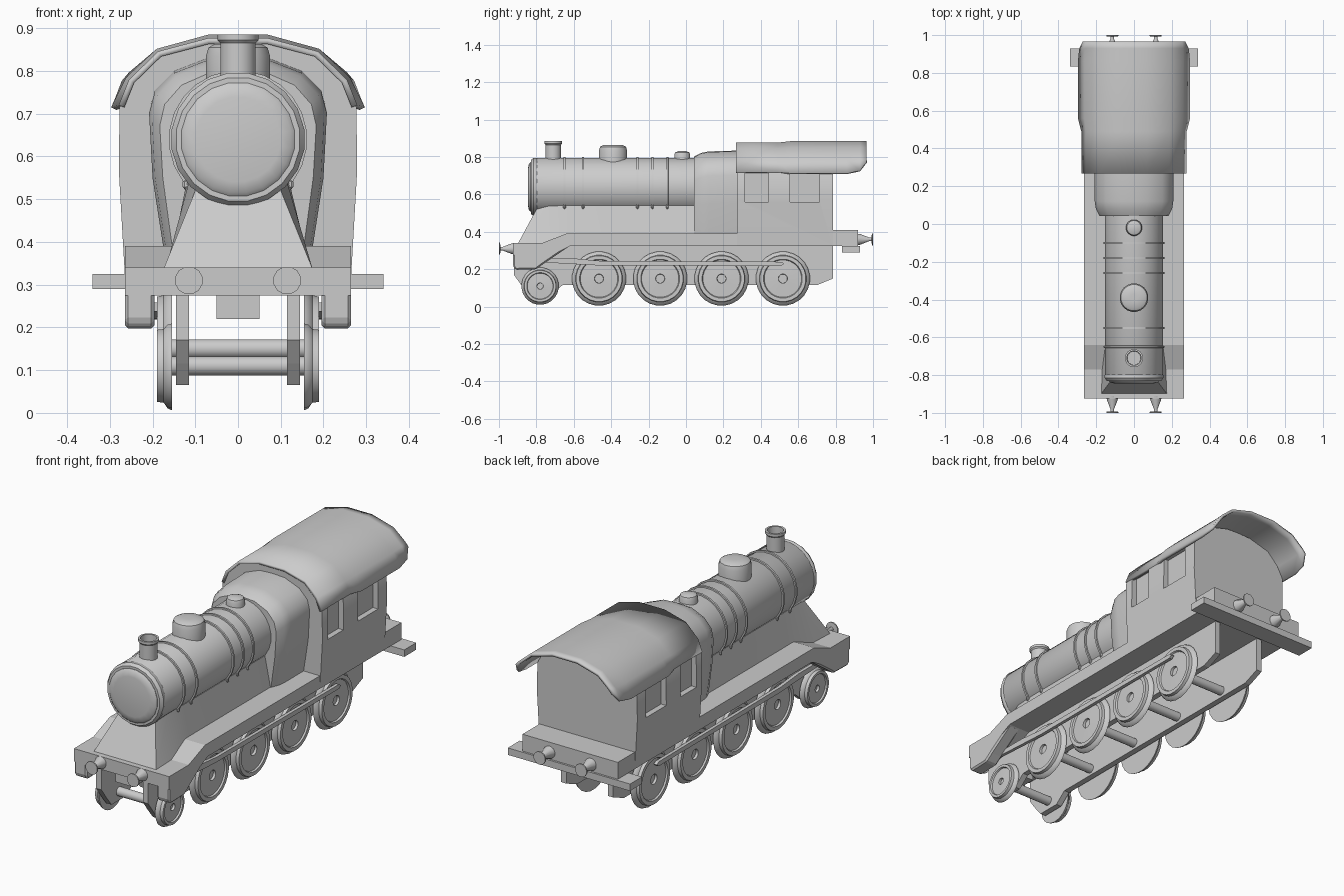
import bpy, bmesh, math

if "Cube" in bpy.data.objects:
    bpy.data.objects.remove(bpy.data.objects["Cube"])


def finish(name, bm, angle=35):
    bmesh.ops.recalc_face_normals(bm, faces=bm.faces)
    me = bpy.data.meshes.new(name)
    bm.to_mesh(me)
    bm.free()
    ob = bpy.data.objects.new(name, me)
    bpy.context.collection.objects.link(ob)
    bpy.ops.object.select_all(action='DESELECT')
    ob.select_set(True)
    bpy.context.view_layer.objects.active = ob
    if angle:
        bpy.ops.object.shade_smooth_by_angle(angle=math.radians(angle))
    return ob


def loft(name, rings, closed=True, angle=35):
    """Skin a list of equal-length point rings; cap the ends when closed."""
    bm = bmesh.new()
    vs = [[bm.verts.new(p) for p in r] for r in rings]
    n = len(vs[0])
    for a, b in zip(vs, vs[1:]):
        for i in range(n if closed else n - 1):
            j = (i + 1) % n
            bm.faces.new((a[i], a[j], b[j], b[i]))
    if closed:
        bm.faces.new(vs[0])
        bm.faces.new(vs[-1])
    return finish(name, bm, angle)


def arch(half, y):
    """Mirror a half outline of (x, z), bottom to top, into a ring at y."""
    left = [(-x, y, z) for x, z in reversed(half) if x > 0]
    return [(x, y, z) for x, z in half] + left


def lathe(name, profile, c, axis, n=20, s=1):
    """Revolve (radius, distance) pairs around an axis through c."""
    rings = []
    for r, h in profile:
        ring = []
        for i in range(n):
            t = 2 * math.pi * (i + .5) / n
            a, b, h2 = r * math.cos(t), r * math.sin(t), h * s
            p = {'X': (h2, a, b), 'Y': (a, h2, b), 'Z': (a, b, h2)}[axis]
            ring.append(tuple(u + v for u, v in zip(p, c)))
        rings.append(ring)
    return loft(name, rings)


def plate(name, outline, x0, x1):
    """Extrude a (y, z) side outline from x0 to x1."""
    return loft(name, [[(x, y, z) for y, z in outline] for x in (x0, x1)], angle=0)


def box(name, x0, x1, y0, y1, z0, z1):
    return plate(name, [(y0, z0), (y1, z0), (y1, z1), (y0, z1)], x0, x1)


# boiler with smokebox rim and domed door
lathe("boiler", [(.145, -.815), (.155, -.80), (.155, .06)], (0, 0, .64), 'Y', 24)
lathe("smokebox_rim", [(.15, -.79), (.157, -.80), (.157, -.815), (.146, -.83), (.134, -.83)],
      (0, 0, .64), 'Y')
lathe("smokebox_door", [(.134, -.81), (.134, -.832), (.125, -.84), (.10, -.845)], (0, 0, .64), 'Y')

# boiler bands with end knobs
for y in (-.65, -.55, -.26, -.18, -.10):
    lathe("boiler_band", [(.15, -.006), (.162, -.005), (.162, .005), (.15, .006)], (0, y, .64), 'Y', 24)
    for s in (-1, 1):
        lathe("band_knob", [(.003, -.012), (.008, -.006), (.008, .006), (.003, .012)],
              (s * .122, y, .535), 'Z', 8)

# chimney and domes
lathe("chimney", [(.042, .77), (.042, .865), (.048, .872), (.048, .885), (.038, .885), (.036, .82)],
      (0, -.71, 0), 'Z')
lathe("steam_dome", [(.076, .77), (.076, .835), (.07, .855), (.055, .863), (.02, .865)], (0, -.39, 0), 'Z')
lathe("safety_valve_dome", [(.043, .77), (.043, .812), (.038, .825), (.02, .832)], (0, -.02, 0), 'Z')

# flared saddle under the boiler
def saddle(wb, yb, zb, wt, yt, zt):
    return [(wb, yb, zb), (wt, yt, zt), (-wt, yt, zt), (-wb, yb, zb)]
loft("boiler_saddle", [saddle(.175, -.90, .335, .10, -.80, .52), saddle(.17, -.78, .335, .115, -.73, .54),
                       saddle(.155, -.60, .37, .12, -.60, .54), saddle(.155, .06, .37, .12, .06, .54)])

# firebox
fire = [(.172, .37), (.20, .55), (.208, .70), (.195, .75), (.15, .795), (.07, .826), (0, .83)]
loft("firebox", [arch([(x * .88, z if z < .6 else z - .028) for x, z in fire], .042),
                 arch([(x * .97, z if z < .6 else z - .008) for x, z in fire], .08),
                 arch(fire, .12), arch([(x, z + .005) for x, z in fire], .29)])

# cab body
wall = [(.265, .325), (.279, .57), (.277, .715), (.245, .775), (.185, .835), (.07, .866), (0, .868)]
cab = loft("cab", [arch(wall, .272), arch(wall, .785)])

# recessed windows cut in the cab sides
for s in (-1, 1):
    for y0, y1 in ((.315, .44), (.555, .715)):
        x0, x1 = sorted((s * .25, s * .35))
        cutter = box("window_cutter", x0, x1, y0, y1, .56, .725)
        cutter.hide_render = True
        mod = cab.modifiers.new("window", 'BOOLEAN')
        mod.operation, mod.solver, mod.object = 'DIFFERENCE', 'EXACT', cutter
        bpy.context.view_layer.objects.active = cab
        bpy.ops.object.modifier_apply(modifier=mod.name)
        bpy.data.objects.remove(cutter)

# cab roof shell with rear overhang
def eave(y, half):
    return [(-x, y, z) for x, z in half] + [(x, y, z) for x, z in reversed(half)]
near = [(.279, .72), (.255, .78), (.187, .846), (.07, .877)]
far = [(.297, .715), (.262, .785), (.19, .852), (.07, .885)]
tip = [(.272, .777), (.255, .797), (.19, .852), (.07, .885)]
mid = [(.29, .73), (.26, .788), (.19, .852), (.07, .885)]
roof = loft("cab_roof", [eave(.268, near), eave(.49, near), eave(.56, far), eave(.86, far),
                         eave(.93, mid), eave(.965, tip)], closed=False)
sol = roof.modifiers.new("thickness", 'SOLIDIFY')
sol.thickness = .014
# keep the sheet growing inward
if roof.data.polygons[1].normal.z > 0:
    sol.offset = -1
else:
    sol.offset = 1

# footplate with lowered front deck
plate("footplate", [(-.925, .275), (-.925, .34), (-.77, .34), (-.64, .39), (.28, .39), (.28, .335),
                    (.785, .335), (.785, .325), (-.62, .325), (-.72, .275)], -.265, .265)
box("rear_beam", -.265, .265, .78, .92, .325, .41)
box("rear_step", -.34, .34, .835, .93, .29, .325)
box("front_coupling_block", -.05, .05, -.90, -.82, .22, .28)

for s in (-1, 1):
    # front valance, inner frame and drive rod
    va = plate("front_valance", [(-.925, .335), (-.925, .215), (-.91, .197), (-.80, .2), (-.76, .23),
                                 (-.62, .326), (-.74, .335)], s * .195, s * .265)
    bev = va.modifiers.new("soft_edge", 'BEVEL')
    bev.width = .008
    plate("inner_frame", [(-.92, .33), (-.92, .17), (-.88, .115), (-.84, .065), (-.72, .065), (-.66, .115),
                          (.70, .115), (.785, .15), (.785, .33)], s * .115, s * .145)
    plate("drive_rod", [(-.77, .237), (-.77, .258), (-.60, .258), (-.46, .245), (.51, .24), (.525, .23),
                        (.51, .218), (-.46, .22)], s * .188, s * .205)
    # buffers
    for y, z, d in ((-.92, .31, -1), (.92, .36, 1)):
        lathe("buffer", [(.032, -.01), (.03, .01), (.01, .06), (.01, .072), (.033, .074), (.033, .08)],
              (s * .115, y, z), 'Y', 12, d)

# wheels and axles
tyre = [(1, .155), (.97, .165), (.87, .174), (.85, .189), (.72, .189), (.69, .181), (.17, .184),
        (.16, .172)]
for y, r, z in [(-.78, .10, .11)] + [(y, .145, .15) for y in (-.465, -.138, .19, .518)]:
    for s in (-1, 1):
        lathe("wheel", [(r * k, x) for k, x in tyre], (0, y, z), 'X', 24, s)
    lathe("axle", [(.023, -.16), (.023, .16)], (0, y, z), 'X', 12)
